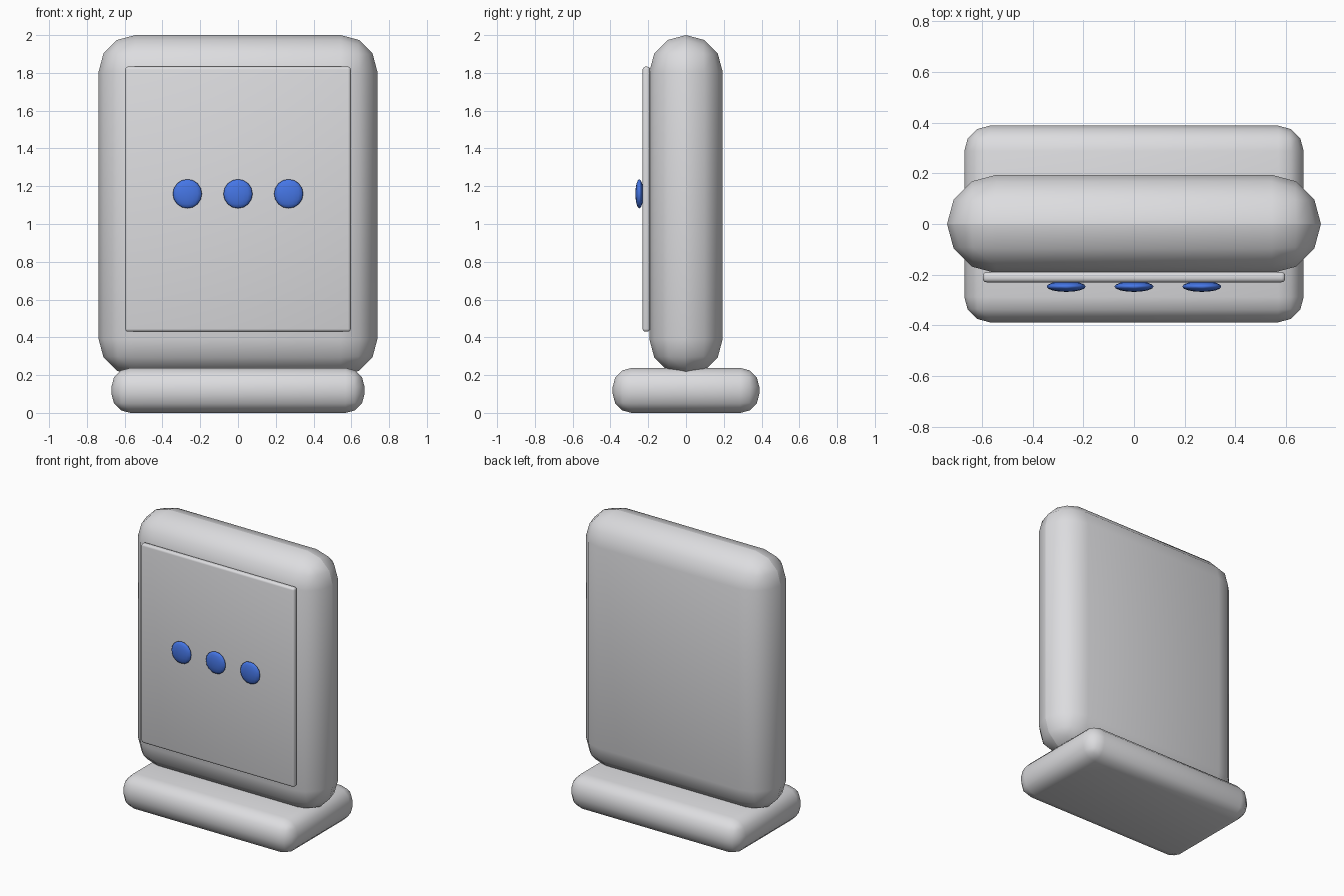
import bpy
import math

if "Cube" in bpy.data.objects:
    bpy.data.objects.remove(bpy.data.objects["Cube"])


def material(name, rgb):
    mat = bpy.data.materials.new(name)
    mat.diffuse_color = (*rgb, 1.0)
    mat.use_nodes = True
    mat.node_tree.nodes["Principled BSDF"].inputs["Base Color"].default_value = mat.diffuse_color
    return mat


GREY = material("light grey", (0.72, 0.72, 0.74))
BLUE = material("blue", (0.06, 0.18, 0.78))


def rounded_box(name, lo, hi, bevel):
    """Box between two corners with softly rounded edges."""
    bpy.ops.mesh.primitive_cube_add(
        size=1, location=[(a + b) / 2 for a, b in zip(lo, hi)])
    ob = bpy.context.object
    ob.name = name
    ob.scale = [b - a for a, b in zip(lo, hi)]
    bpy.ops.object.transform_apply(location=False, rotation=False, scale=True)
    mod = ob.modifiers.new("rounding", 'BEVEL')
    mod.width = bevel
    mod.segments = 3
    mod.limit_method = 'NONE'
    ob.data.materials.append(GREY)
    bpy.ops.object.shade_smooth()
    return ob


# foot, upright slab and front panel
rounded_box("base", (-0.67, -0.388, 0), (0.67, 0.388, 0.238), 0.1)
rounded_box("body", (-0.738, -0.194, 0.197), (0.738, 0.194, 2.0), 0.1938)
rounded_box("front_panel", (-0.597, -0.23, 0.43), (0.597, -0.19, 1.833), 0.015)

# row of three flattened buttons
for i, x in enumerate((-0.268, 0, 0.268)):
    bpy.ops.mesh.primitive_uv_sphere_add(
        segments=16, ring_count=8, radius=1, location=(x, -0.247, 1.16))
    button = bpy.context.object
    button.name = f"button_{i + 1}"
    button.scale = (0.077, 0.021, 0.077)
    bpy.ops.object.transform_apply(location=False, rotation=False, scale=True)
    button.data.materials.append(BLUE)
    bpy.ops.object.shade_smooth()
